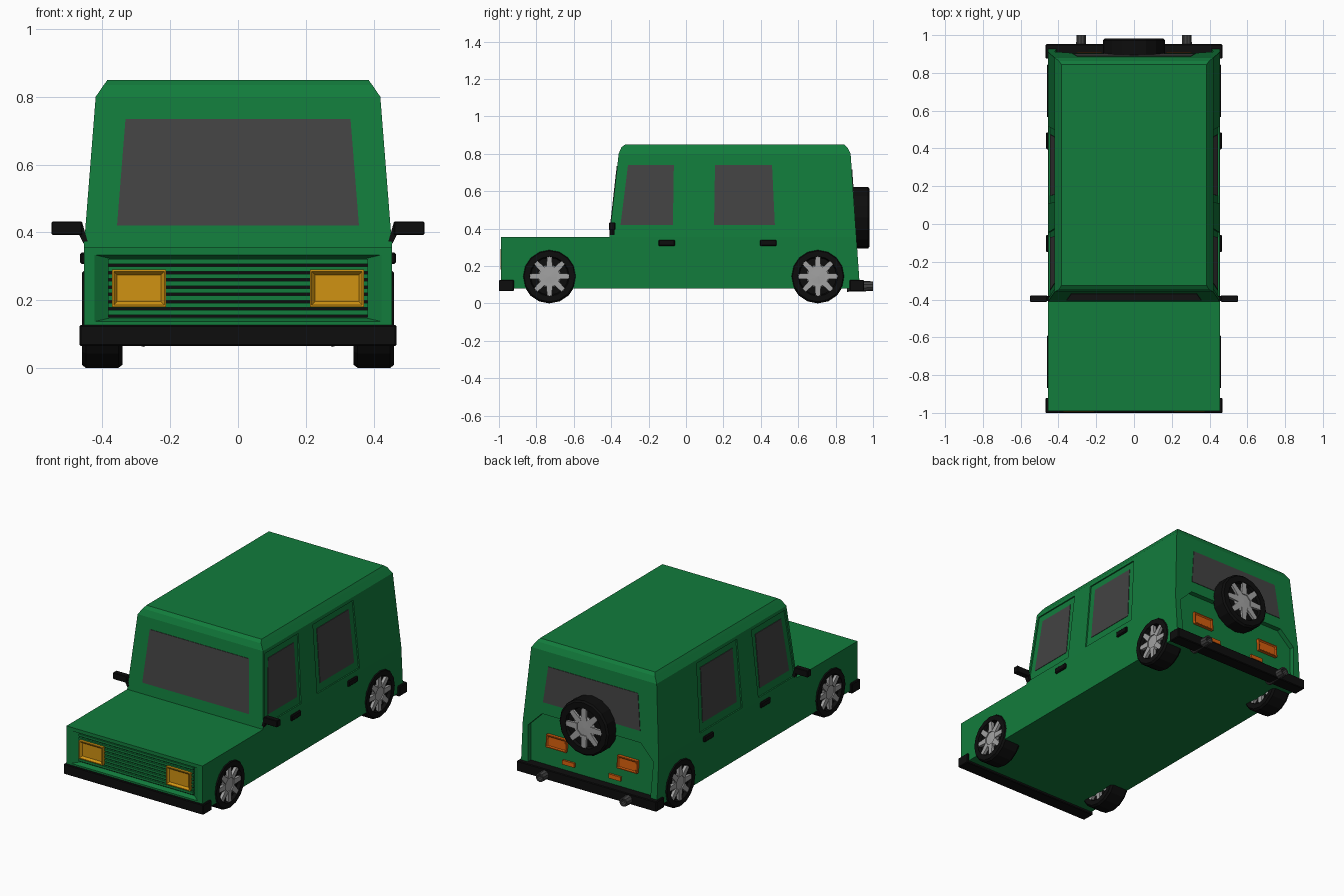
import bpy, bmesh, math
from mathutils import Matrix, Vector

if "Cube" in bpy.data.objects:
    bpy.data.objects.remove(bpy.data.objects["Cube"])


def material(name, r, g, b):
    m = bpy.data.materials.new(name)
    m.diffuse_color = (r, g, b, 1)
    m.use_nodes = True
    m.node_tree.nodes["Principled BSDF"].inputs["Base Color"].default_value = m.diffuse_color
    return m


GREEN = material("green paint", 0.006, 0.2, 0.045)
GLASS = material("dark glass", 0.055, 0.055, 0.055)
BLACK = material("black rubber", 0.004, 0.004, 0.004)
METAL = material("wheel metal", 0.36, 0.36, 0.36)
AMBER = material("amber lamp", 0.63, 0.29, 0.006)
ORANGE = material("orange lamp", 0.65, 0.11, 0.004)
PIPE = material("exhaust metal", 0.055, 0.055, 0.055)


def finish(bm, name, mat):
    bmesh.ops.recalc_face_normals(bm, faces=bm.faces)
    me = bpy.data.meshes.new(name)
    bm.to_mesh(me)
    bm.free()
    ob = bpy.data.objects.new(name, me)
    bpy.context.collection.objects.link(ob)
    me.materials.append(mat)
    return ob


def half_width(z):
    """Half width of the body at height z."""
    table = [(0, .455), (.355, .455), (.80, .42), (.835, .396), (.85, .385)]
    for (z0, w0), (z1, w1) in zip(table, table[1:]):
        if z <= z1 + 1e-5:
            return w0 + (w1 - w0) * (z - z0) / (z1 - z0)
    return .385


# surface mappers: 2D point plus distance out of the body surface
def on_side(s):
    return lambda y, z, t: (s * (half_width(z) + t), y, z)


def on_nose(x, z, t):
    return (x, -.99 - t, z)


def on_windshield(x, z, t):
    return (x, -.41 + .05 * (z - .355) / .445 - t, z)


def on_rear(x, z, t):
    return (x, .93 - .05 * (z - .08) / .72 + t, z)


def prism(name, pts, fn, t0, t1, mat, k=1.0, inset=None):
    """Polygon raised from t0 to t1; k scales the t0 end, inset sinks the t1 face."""
    bm = bmesh.new()
    n = len(pts)
    ca, cb = sum(p[0] for p in pts) / n, sum(p[1] for p in pts) / n
    low = [bm.verts.new(fn(ca + (a - ca) * k, cb + (b - cb) * k, t0)) for a, b in pts]
    top = [bm.verts.new(fn(a, b, t1)) for a, b in pts]
    bm.faces.new(low)
    front = bm.faces.new(top)
    for i in range(n):
        j = (i + 1) % n
        bm.faces.new((low[i], low[j], top[j], top[i]))
    bmesh.ops.recalc_face_normals(bm, faces=bm.faces)
    if inset:
        bmesh.ops.inset_region(bm, faces=[front], thickness=inset[0], depth=0)
        bmesh.ops.inset_region(bm, faces=[front], thickness=inset[1], depth=-inset[2])
    return finish(bm, name, mat)


def rect(a0, a1, b0, b1):
    return [(a0, b0), (a1, b0), (a1, b1), (a0, b1)]


def box(name, lo, hi, mat, bevel=0):
    bm = bmesh.new()
    bmesh.ops.create_cube(bm, size=1)
    lo, hi = Vector(lo), Vector(hi)
    for v in bm.verts:
        v.co = (lo + hi) / 2 + v.co * (hi - lo)
    if bevel:
        bmesh.ops.bevel(bm, geom=bm.edges[:], offset=bevel, segments=1, affect='EDGES')
    return finish(bm, name, mat)


def lathe(name, profile, n, matrix, mat):
    """Profile of (radius, offset along local x) spun about local x."""
    bm = bmesh.new()
    vs = [bm.verts.new((x, 0, r)) for r, x in profile]
    es = [bm.edges.new(e) for e in zip(vs, vs[1:])]
    bmesh.ops.spin(bm, geom=vs + es, cent=(0, 0, 0), axis=(1, 0, 0),
                   angle=2 * math.pi, steps=n, use_duplicate=False)
    bmesh.ops.remove_doubles(bm, verts=bm.verts, dist=1e-5)
    bm.transform(matrix)
    return finish(bm, name, mat)


def cut(target, cutter):
    mod = target.modifiers.new("cut", 'BOOLEAN')
    mod.operation, mod.solver, mod.object = 'DIFFERENCE', 'EXACT', cutter
    bpy.context.view_layer.objects.active = target
    bpy.ops.object.modifier_apply(modifier=mod.name)
    bpy.data.objects.remove(cutter)


# body shell: side profile extruded, sliced by height and tapered
profile = [(-.99, .08), (-.99, .355), (-.41, .355), (-.36, .80), (-.345, .835), (-.325, .85),
           (.845, .85), (.862, .835), (.88, .80), (.93, .08)]
bm = bmesh.new()
face = bm.faces.new([bm.verts.new((-1, y, z)) for y, z in profile])
ext = bmesh.ops.extrude_face_region(bm, geom=[face])
for v in ext["geom"]:
    if isinstance(v, bmesh.types.BMVert):
        v.co.x = 1
for h in (.355, .80, .835):
    bmesh.ops.bisect_plane(bm, geom=bm.verts[:] + bm.edges[:] + bm.faces[:], dist=1e-5,
                           plane_co=(0, 0, h), plane_no=(0, 0, 1))
for v in bm.verts:
    v.co.x *= half_width(v.co.z)
body = finish(bm, "body", GREEN)

# recesses: grille, tailgate, door frames, wheel arches
cut(body, prism("cutter", rect(-.43, .43, .135, .335), on_nose, -.03, .004, GREEN, k=.88))
tail = [(-.41, .12), (.41, .12), (.42, .34), (.33, .43), (-.33, .43), (-.42, .34)]
cut(body, prism("cutter", tail, on_rear, -.03, .05, GREEN))
frames = [[(-.395, .372), (-.045, .372), (-.025, .78), (-.345, .78)],
          [(.11, .372), (.515, .372), (.50, .78), (.115, .78)]]
WHEELS = [(y, s) for y in (-.73, .705) for s in (1, -1)]
for s in (1, -1):
    for f in frames:
        cut(body, prism("cutter", f, on_side(s), -.008, .05, GREEN))
for y, s in WHEELS:
    cut(body, lathe("cutter", [(0, -.15), (.138, -.15), (.138, 0), (0, 0)], 20,
                    Matrix.Translation((s * .425 + .075, y, .145)), GREEN))

# glass
prism("windshield", [(-.357, .42), (.357, .42), (.332, .735), (-.332, .735)],
      on_windshield, -.005, .003, GLASS)
prism("rear_window", [(-.325, .50), (.325, .50), (.30, .715), (-.30, .715)],
      on_rear, -.005, .003, GLASS)
panes = [[(-.35, .42), (-.07, .42), (-.065, .74), (-.31, .74)],
         [(.15, .42), (.475, .42), (.46, .74), (.155, .74)]]
for s in (1, -1):
    for p, end in zip(panes, ("front", "rear")):
        prism(end + "_door_window", p, on_side(s), -.012, -.005, GLASS)

# grille and lamps
prism("grille_backing", rect(-.383, .383, .148, .318), on_nose, -.032, -.026, BLACK)
for i in range(8):
    z = .157 + i * .0215
    prism("grille_slat", rect(-.383, .383, z - .001, z + .013), on_nose, -.032, -.014, GREEN)
for s in (1, -1):
    prism("headlight", rect(*sorted((s * .212, s * .372)), .18, .29), on_nose,
          -.03, .002, AMBER, inset=(.008, .014, .012))
    prism("tail_light", rect(*sorted((s * .17, s * .305)), .235, .31), on_rear,
          -.035, -.012, ORANGE, inset=(.008, .008, .006))
    prism("reflector", rect(*sorted((s * .115, s * .195)), .16, .185), on_rear,
          -.035, -.018, ORANGE)

# bumpers and exhausts
box("front_bumper", (-.468, -1, .065), (.468, -.92, .126), BLACK, .004)
box("rear_bumper", (-.468, .875, .065), (.468, .952, .126), BLACK, .004)
for s in (1, -1):
    lathe("exhaust", [(0, -.14), (.03, -.14), (.026, 0), (.018, 0), (.018, -.03), (0, -.03)], 10,
          Matrix.Translation((s * .28, 1, .092)) @ Matrix.Rotation(math.pi / 2, 4, 'Z'), PIPE)

# mirrors and door handles
for s in (1, -1):
    box("mirror", (min(s * .46, s * .55), -.412, .392), (max(s * .46, s * .55), -.378, .432), BLACK, .003)
    arm = [(.44, .36), (.452, .36), (.478, .41), (.46, .43)]
    prism("mirror_arm", arm, lambda x, z, t: (s * x, t, z), -.408, -.382, BLACK)
    for y in (-.148, .395):
        box("door_handle", (min(s * .44, s * .466), y, .306), (max(s * .44, s * .466), y + .09, .34),
            BLACK, .005)


def wheel(prefix, m):
    """Wheel about local x, outer face at local x = 0."""
    tyre = [(0, -.10), (.10, -.10), (.106, -.12), (.136, -.12), (.145, -.108),
            (.145, -.012), (.136, 0), (.106, 0), (.10, -.02), (0, -.02)]
    lathe(prefix + "_tyre", tyre, 16, m, BLACK)
    lathe(prefix + "_hub", [(0, -.112), (.056, -.11), (.062, -.105), (.062, -.015), (.056, -.01), (0, -.008)],
          16, m, METAL)
    bm = bmesh.new()
    for i in range(8):
        made = bmesh.ops.create_cube(bm, size=1)["verts"]
        turn = Matrix.Rotation(i * math.pi / 4, 4, 'X')
        for v in made:
            w = .026 if v.co.z > 0 else .034
            v.co = turn @ Vector((-.06 + v.co.x * .114, v.co.y * w, .072 + v.co.z * .066))
    bm.transform(m)
    finish(bm, prefix + "_spokes", METAL)


for y, s in WHEELS:
    flip = Matrix.Rotation(0 if s > 0 else math.pi, 4, 'Z')
    wheel("front_wheel" if y < 0 else "rear_wheel", Matrix.Translation((s * .461, y, .145)) @ flip)
wheel("spare_wheel", Matrix.Translation((0, .982, .458)) @ Matrix.Rotation(math.pi / 2, 4, 'Z')
      @ Matrix.Diagonal((.8, 1.14, 1.14, 1)))
